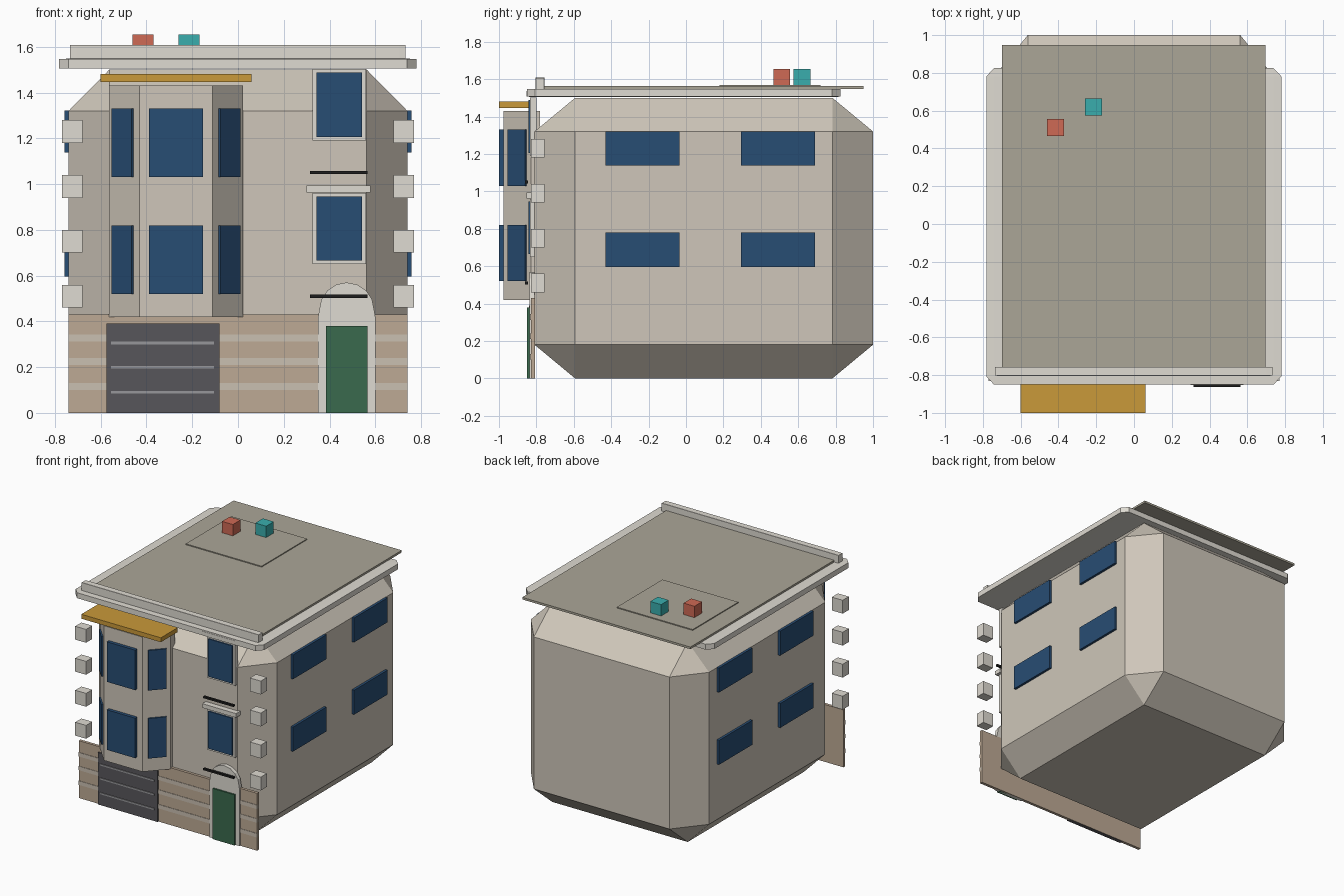
import bpy, bmesh, math
from mathutils import Matrix, Vector

if "Cube" in bpy.data.objects:
    bpy.data.objects.remove(bpy.data.objects["Cube"])


def mat(name, r, g, b):
    m = bpy.data.materials.new(name)
    m.diffuse_color = [(c / 255) ** 2.2 for c in (r, g, b)] + [1]
    m.use_nodes = True
    m.node_tree.nodes["Principled BSDF"].inputs["Base Color"].default_value = m.diffuse_color
    return m


WALL = mat("stone_wall", 205, 197, 184)
BASE = mat("tan_base", 188, 168, 147)
BAND = mat("base_band", 200, 190, 175)
TRIM = mat("pale_trim", 222, 218, 209)
ROOF = mat("roof_grey", 170, 165, 150)
GLASS = mat("navy_glass", 44, 78, 115)
GARAGE = mat("dark_grey", 88, 87, 91)
LINE = mat("door_line", 150, 150, 153)
GREEN = mat("green_door", 60, 105, 78)
BLACK = mat("black_iron", 35, 35, 35)
GOLD = mat("gold_canopy", 200, 152, 60)
RED = mat("red_box", 205, 105, 85)
TEAL = mat("teal_box", 60, 172, 172)


def finish(name, bm, material):
    bmesh.ops.recalc_face_normals(bm, faces=bm.faces)
    me = bpy.data.meshes.new(name)
    bm.to_mesh(me)
    bm.free()
    me.materials.append(material)
    ob = bpy.data.objects.new(name, me)
    bpy.context.collection.objects.link(ob)
    return ob


def block(name, x, y, z, material, bevel=0, turn=0):
    """Box from (lo, hi) ranges; bevel is a fraction of each dimension."""
    bm = bmesh.new()
    bmesh.ops.create_cube(bm, size=1)
    if bevel:
        bmesh.ops.bevel(bm, geom=bm.edges[:], offset=bevel, segments=1, affect='EDGES')
    size = [b - a for a, b in (x, y, z)]
    mid = Vector([(a + b) / 2 for a, b in (x, y, z)])
    bm.transform(Matrix.Translation(mid) @ Matrix.Rotation(turn, 4, 'Z') @ Matrix.Diagonal((*size, 1)))
    return finish(name, bm, material)


def prism(name, points, push, material):
    """Extrude a closed outline along a vector."""
    bm = bmesh.new()
    face = bm.faces.new([bm.verts.new(p) for p in points])
    ext = bmesh.ops.extrude_face_region(bm, geom=[face])
    bmesh.ops.translate(bm, vec=push, verts=[v for v in ext["geom"] if isinstance(v, bmesh.types.BMVert)])
    # keep the starting cap so the prism is closed
    if not face.is_valid:
        bmesh.ops.holes_fill(bm, edges=bm.edges[:])
    return finish(name, bm, material)


# main chamfered body
block("main_body", (-.74, .74), (-.81, 1.0), (0, 1.5), WALL, .12)

# ground floor facing with bands
block("base_facing", (-.74, .74), (-.83, -.808), (0, .43), BASE)
for z in (.1, .21, .313):
    block("base_band", (-.74, .74), (-.833, -.81), (z, z + .03), BAND)

# garage door
block("garage_door", (-.575, -.08), (-.84, -.81), (0, .39), GARAGE)
for z in (.09, .2, .305):
    block("garage_line", (-.555, -.105), (-.845, -.83), (z - .006, z + .006), LINE)

# arched entrance
arch = [(.35, -.838, 0), (.60, -.838, 0), (.60, -.838, .42)]
arch += [(.475 + .12 * math.cos(a), -.838, .45 + .12 * math.sin(a))
         for a in [math.pi * i / 8 for i in range(9)]] + [(.35, -.838, .42)]
prism("door_surround", arch, (0, .028, 0), TRIM)
block("front_door", (.385, .565), (-.85, -.82), (0, .38), GREEN)

# two-storey bay
cx = -.271
half = [(.16, -.975), (.293, -.83), (.293, -.78)]
plan = [(cx + x, y, .42) for x, y in half] + [(cx - x, y, .42) for x, y in reversed(half)]
prism("bay", plan, (0, 0, 1.01), WALL)
for z in (.52, 1.03):
    block("bay_front_window", (cx - .117, cx + .117), (-1.0, -.965), (z, z + .3), GLASS)
    for s in (-1, 1):
        mx, my = cx + s * .229, -.899
        block("bay_side_window", (mx - .064, mx + .064), (my - .012, my + .012), (z, z + .3),
              GLASS, turn=s * math.radians(47.5))
block("bay_canopy", (-.6, .06), (-1.0, -.8), (1.447, 1.48), GOLD)

# front windows above the entrance
for z0, z1 in ((.65, .96), (1.19, 1.503)):
    block("window_frame", (.325, .56), (-.833, -.80), (z0, z1), TRIM)
    block("window_glass", (.343, .542), (-.843, -.81), (z0 + .015, z1 - .015), GLASS)
    block("window_lintel", (.30, .58), (-.852, -.80), (z1 + .003, z1 + .034), TRIM)
    block("window_rail", (.315, .565), (-.862, -.845), (z0 - .147, z0 - .133), BLACK)

# side windows and corner stones, mirrored
for s in (-1, 1):
    for y in (-.43, .295):
        for z in (.596, 1.138):
            block("side_window", sorted((s * .73, s * .758)), (y, y + .395), (z, z + .183), GLASS)
    for i in range(4):
        z = .46 + .24 * i
        block("corner_stone", sorted((s * .68, s * .77)), (-.83, -.757), (z, z + .1), TRIM)

# cornice, parapet and roof
block("cornice", (-.782, .78), (-.85, .825), (1.505, 1.548), TRIM, .026)
block("parapet", (-.735, .732), (-.804, -.757), (1.545, 1.608), TRIM, .02)
block("roof_slab", (-.7, .695), (-.77, .948), (1.546, 1.562), ROOF)
block("roof_platform", (-.56, .07), (.18, .72), (1.56, 1.569), ROOF)

# rooftop boxes
for name, x, y, m in (("red_roof_box", -.415, .512, RED), ("teal_roof_box", -.214, .62, TEAL)):
    block(name, (x - .045, x + .045), (y - .045, y + .045), (1.565, 1.654), m)
